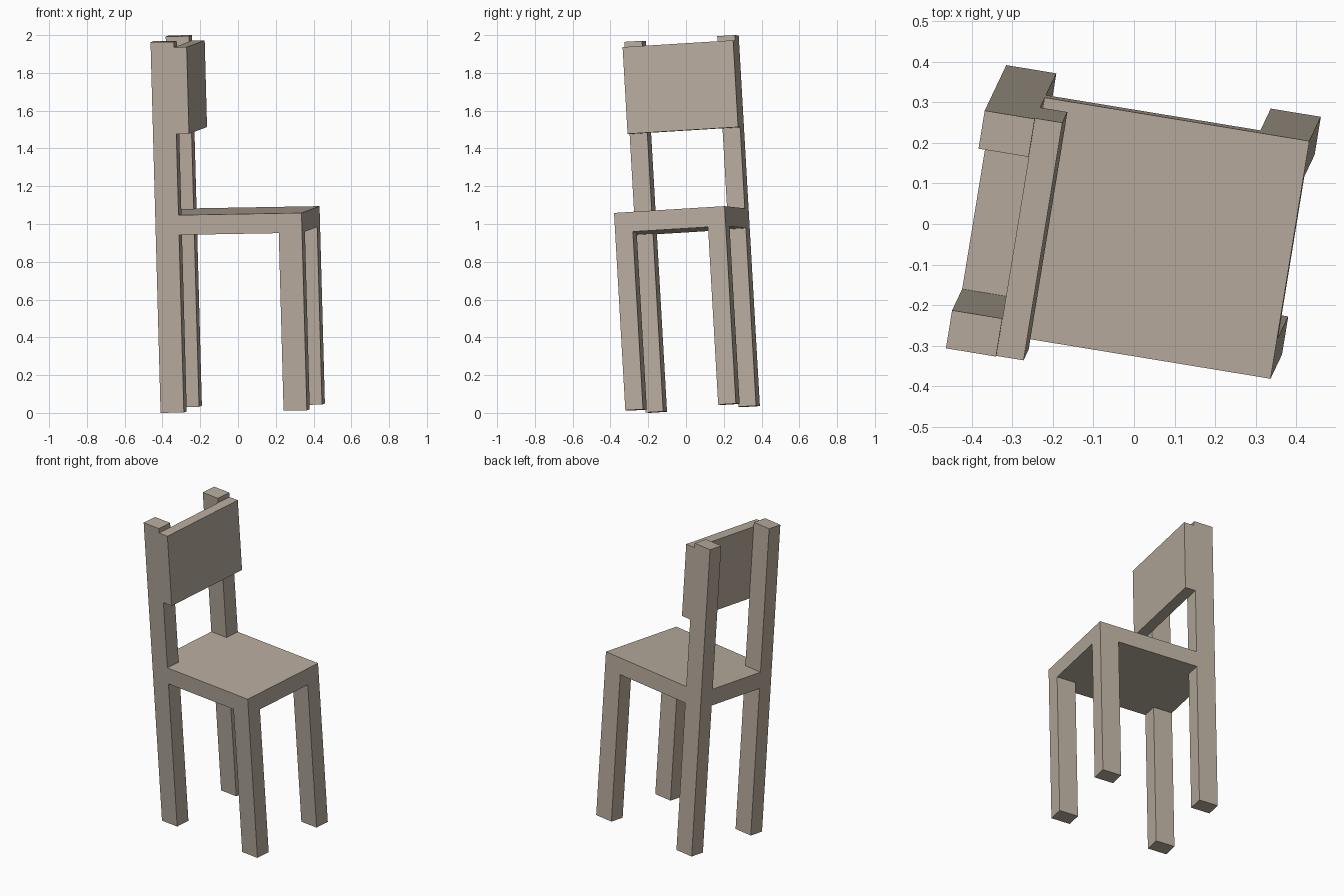
import bpy, bmesh
from mathutils import Matrix, Vector

if "Cube" in bpy.data.objects:
    bpy.data.objects.remove(bpy.data.objects["Cube"])

# Chair frame: u = back to front, v = width, w = up; the chair leans slightly
w = Vector((-0.027, -0.057, 0.998)).normalized()
u = Vector((0.986, -0.162, 0.0173))
u = (u - w * u.dot(w)).normalized()
v = w.cross(u)
pose = Matrix.Translation((-0.410, -0.194, 0.0)) @ Matrix((u, v, w)).transposed().to_4x4()

# Main sizes
DEPTH, WIDTH, HEIGHT = 0.785, 0.594, 1.966
POST_U, POST_V = 0.125, 0.095
SEAT_LOW, SEAT_TOP = 0.942, 1.047

wood = bpy.data.materials.new("taupe wood")
wood.diffuse_color = (0.48, 0.41, 0.34, 1.0)
wood.use_nodes = True
wood.node_tree.nodes["Principled BSDF"].inputs["Base Color"].default_value = wood.diffuse_color


def prism(name, outline, low, high):
    """Extrude a (u, v) outline between two heights along w."""
    bm = bmesh.new()
    face = bm.faces.new([bm.verts.new((a, b, low)) for a, b in outline])
    top = bmesh.ops.extrude_face_region(bm, geom=[face])["geom"]
    bmesh.ops.translate(bm, vec=(0, 0, high - low),
                        verts=[g for g in top if isinstance(g, bmesh.types.BMVert)])
    bmesh.ops.recalc_face_normals(bm, faces=bm.faces)
    mesh = bpy.data.meshes.new(name)
    bm.to_mesh(mesh)
    bm.free()
    mesh.materials.append(wood)
    obj = bpy.data.objects.new(name, mesh)
    obj.matrix_world = pose
    bpy.context.collection.objects.link(obj)


def box(name, u0, u1, v0, v1, low, high):
    prism(name, [(u0, v0), (u1, v0), (u1, v1), (u0, v1)], low, high)


# Seat, notched at the back around the posts
inner = WIDTH - POST_V
prism("seat", [(POST_U, 0), (DEPTH, 0), (DEPTH, WIDTH), (POST_U, WIDTH),
               (POST_U, inner), (0, inner), (0, POST_V), (POST_U, POST_V)],
      SEAT_LOW, SEAT_TOP)

# Tall back posts and short front legs
for side, v0 in (("right", 0.0), ("left", inner)):
    box(f"back_post_{side}", 0, POST_U, v0, v0 + POST_V, 0, HEIGHT)
    box(f"front_leg_{side}", DEPTH - POST_U, DEPTH, v0, v0 + POST_V, 0, SEAT_LOW)

# Backrest panel on the front of the posts
box("backrest", POST_U, POST_U + 0.068, 0, WIDTH, 1.477, 1.937)
